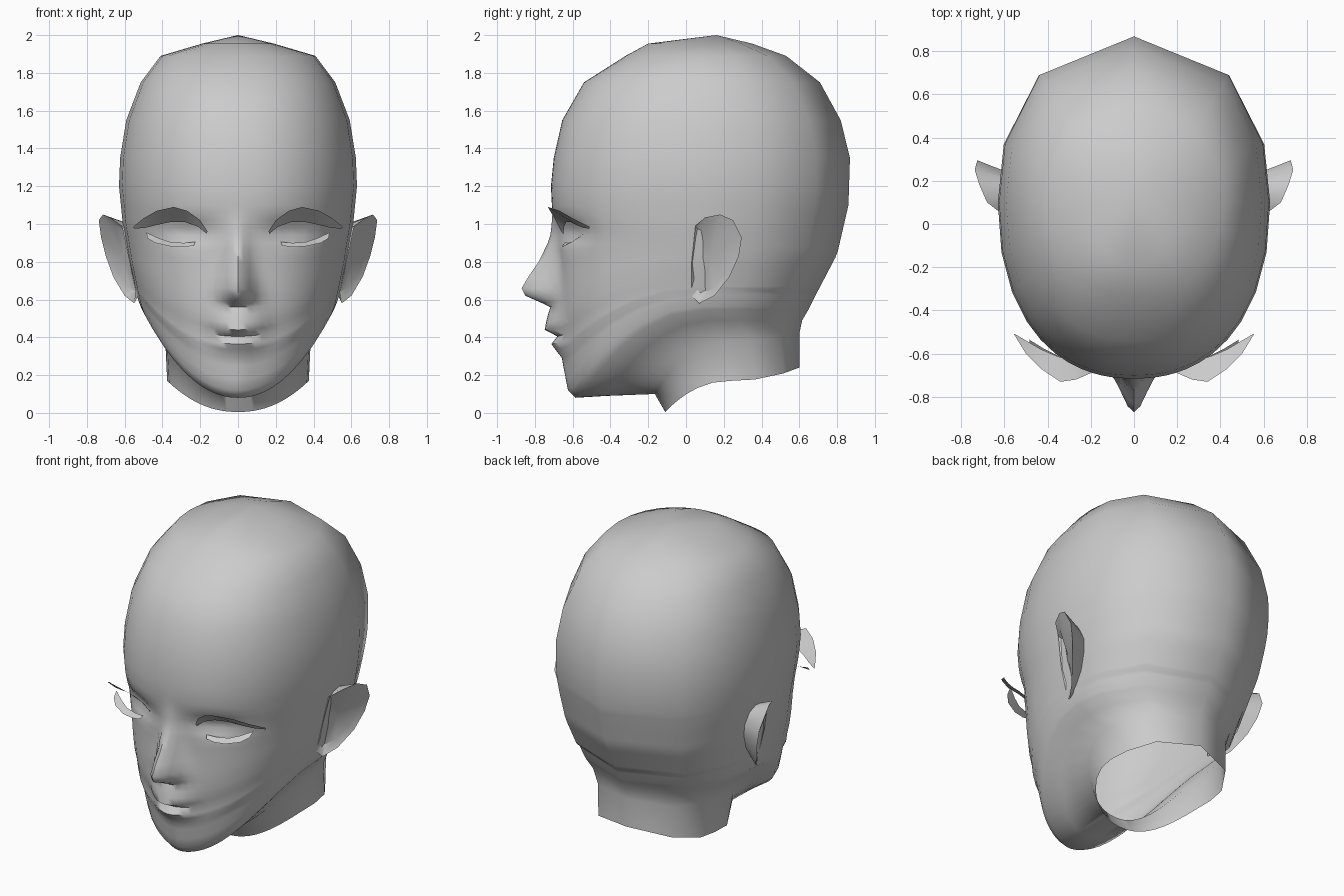
import bpy, bmesh, math

if "Cube" in bpy.data.objects:
    bpy.data.objects.remove(bpy.data.objects["Cube"])

skin = bpy.data.materials.new("plain_grey")
skin.diffuse_color = (0.6, 0.6, 0.6, 1)
skin.use_nodes = True
skin.node_tree.nodes["Principled BSDF"].inputs["Base Color"].default_value = skin.diffuse_color


def lookup(table, z):
    """Linear interpolation in a list of (key, value)."""
    if z <= table[0][0]:
        return table[0][1]
    for (a, va), (b, vb) in zip(table, table[1:]):
        if z <= b:
            return va + (vb - va) * (z - a) / (b - a)
    return table[-1][1]


def make(name, verts, faces, angle=60):
    mesh = bpy.data.meshes.new(name)
    mesh.from_pydata(verts, [], faces)
    mesh.materials.append(skin)
    obj = bpy.data.objects.new(name, mesh)
    bpy.context.collection.objects.link(obj)
    bpy.ops.object.select_all(action='DESELECT')
    obj.select_set(True)
    bpy.context.view_layer.objects.active = obj
    bpy.ops.object.shade_smooth_by_angle(angle=math.radians(angle))
    return obj


# Skull profiles by height: face without nose, back of head, half width
FACE = [(.08, -.565), (.12, -.605), (.25, -.63), (.31, -.64), (.4, -.645), (.5, -.665),
        (.6, -.67), (.8, -.67), (.95, -.685), (1.1, -.71), (1.2, -.715), (1.35, -.70),
        (1.55, -.655), (1.75, -.54), (1.89, -.32), (1.955, -.2)]
BACK = [(.45, .60), (.63, .69), (.84, .80), (1.1, .86), (1.41, .87), (1.71, .76),
        (1.89, .53), (1.92, .49), (1.955, .35)]
WIDTH = [(.5, .49), (.6, .53), (.8, .575), (1.0, .61), (1.27, .637), (1.62, .58),
         (1.75, .515), (1.89, .41), (1.955, .19)]
# Feature heights along the face: nose projection, nose width, lip projection
NOSE = [(.56, .02), (.585, .09), (.62, .18), (.66, .2), (.72, .165), (.8, .11),
        (.92, .04), (1.05, .005), (1.1, 0)]
NOSE_W = [(.56, .09), (.66, .078), (.8, .06), (1.0, .05)]
LIPS = [(.29, 0), (.335, .03), (.365, .05), (.405, .015), (.44, .075), (.48, .06), (.56, .03), (.6, 0)]

LEVELS = [1.955, 1.89, 1.75, 1.55, 1.35, 1.2, 1.1, 1.06, 1.02, .98, .94, .9, .86, .8, .72, .66, .62,
          .585, .56, .52, .48, .44, .405, .365, .335, .29, .25, .18, .12, .08]
HALF = [0, 2, 4.5, 7.5, 11, 15, 20, 26, 33, 41, 50, 62, 76, 90, 108, 138, 180]
ANGLES = HALF + [-a for a in HALF[-2:0:-1]]


def ring(yf, zf, w, zs, yb, zb, yc, power, feature=False):
    """A closed loop running from the face round the sides to the back."""
    pts = []
    for a in ANGLES:
        s, c = math.sin(math.radians(a)), math.cos(math.radians(a))
        x = math.copysign(w * abs(s) ** (2 / power), s) if a not in (0, 180) else 0
        depth = (yc - yf) if c > 0 else (yb - yc)
        y = yc - math.copysign(depth * abs(c) ** (2 / power), c)
        z = zs + ((zf if c > 0 else zb) - zs) * c * c
        if feature and c > 0:
            y -= lookup(NOSE, zf) * math.exp(-(x / lookup(NOSE_W, zf)) ** 2)
            y -= lookup(LIPS, zf) * max(0, 1 - (x / .18) ** 2)
            # eye sockets
            y += .05 * math.exp(-((abs(x) - .27) / .13) ** 2 - ((z - .96) / .06) ** 2)
        pts.append((x, y, z))
    return pts


# Head and neck: one skin of loops, open at the neck
rings = []
for z in LEVELS:
    zs = z if z > .9 else .9 - (.9 - z) * .43
    rings.append(ring(lookup(FACE, z), z, lookup(WIDTH, zs), zs, lookup(BACK, zs), zs,
                      .1, 2.25 if z > .3 else 2.1, True))
rings.append(ring(-.42, .09, .455, .49, .615, .49, .13, 2.1))
rings.append(ring(-.165, .10, .385, .38, .60, .42, .2, 2.2))
rings.append(ring(-.11, .005, .375, .17, .60, .24, .24, 2.2))
n = len(ANGLES)
verts = [(0, .16, 2.0)] + [p for r in rings for p in r]
faces = [(0, 1 + i, 1 + (i + 1) % n) for i in range(n)]
for k in range(len(rings) - 1):
    for i in range(n):
        a, b = 1 + k * n + i, 1 + k * n + (i + 1) % n
        faces.append((a, a + n, b + n, b))
make("head", verts, faces)

# Ear rim (x, y, z), running from the top front round the back to the lobe
RIM = [(.615, .05, .99), (.68, .1, 1.035), (.715, .18, 1.05), (.737, .25, 1.02), (.725, .295, .93),
       (.70, .28, .83), (.66, .23, .72), (.60, .15, .62), (.55, .07, .58), (.53, .03, .62), (.575, .03, .8)]
# Upper lash: free edge and root;  lower lash: upper and lower edge
LASH_TIP = [(.16, -.66, .96), (.2, -.69, 1.02), (.27, -.72, 1.07), (.34, -.73, 1.09),
            (.43, -.67, 1.07), (.5, -.6, 1.03), (.555, -.51, .985)]
LASH_ROOT = [(.168, -.65, .95), (.21, -.645, .985), (.28, -.635, 1.01), (.36, -.61, 1.01),
             (.43, -.58, .995), (.49, -.545, .98), (.55, -.51, .975)]
LOW_TOP = [(.225, -.64, .905), (.29, -.625, .9), (.36, -.605, .905), (.42, -.575, .925), (.485, -.535, .955)]
LOW_EDGE = [(.235, -.655, .885), (.29, -.655, .878), (.36, -.645, .882), (.44, -.61, .9), (.48, -.57, .925)]


def sided(name, verts, faces, side):
    """Place a right-hand part, or its mirror image."""
    make(name, [(x * side, y, z) for x, y, z in verts],
         [f if side > 0 else f[::-1] for f in faces], 40)


for side, tag in ((1, "right"), (-1, "left")):
    m = len(RIM)
    inner = [(x - .025, y * .75 + .035, z * .8 + .166) for x, y, z in RIM]
    root = [(.54, y * .65 + .03, z * .75 + .2) for x, y, z in RIM]
    ear = RIM + inner + root + [(.61, .13, .83)]
    fs = []
    for i in range(m):
        j = (i + 1) % m
        fs += [(i, m + i, m + j, j), (m + i, 3 * m, m + j), (i, j, 2 * m + j, 2 * m + i)]
    sided("ear_" + tag, ear, [f[::-1] for f in fs], side)
    for name, top, low in (("upper_lash_", LASH_TIP, LASH_ROOT), ("lower_lash_", LOW_TOP, LOW_EDGE)):
        q = len(top)
        strip = [(i, q + i, q + i + 1, i + 1) for i in range(q - 1)]
        sided(name + tag, top + low, strip, side)
